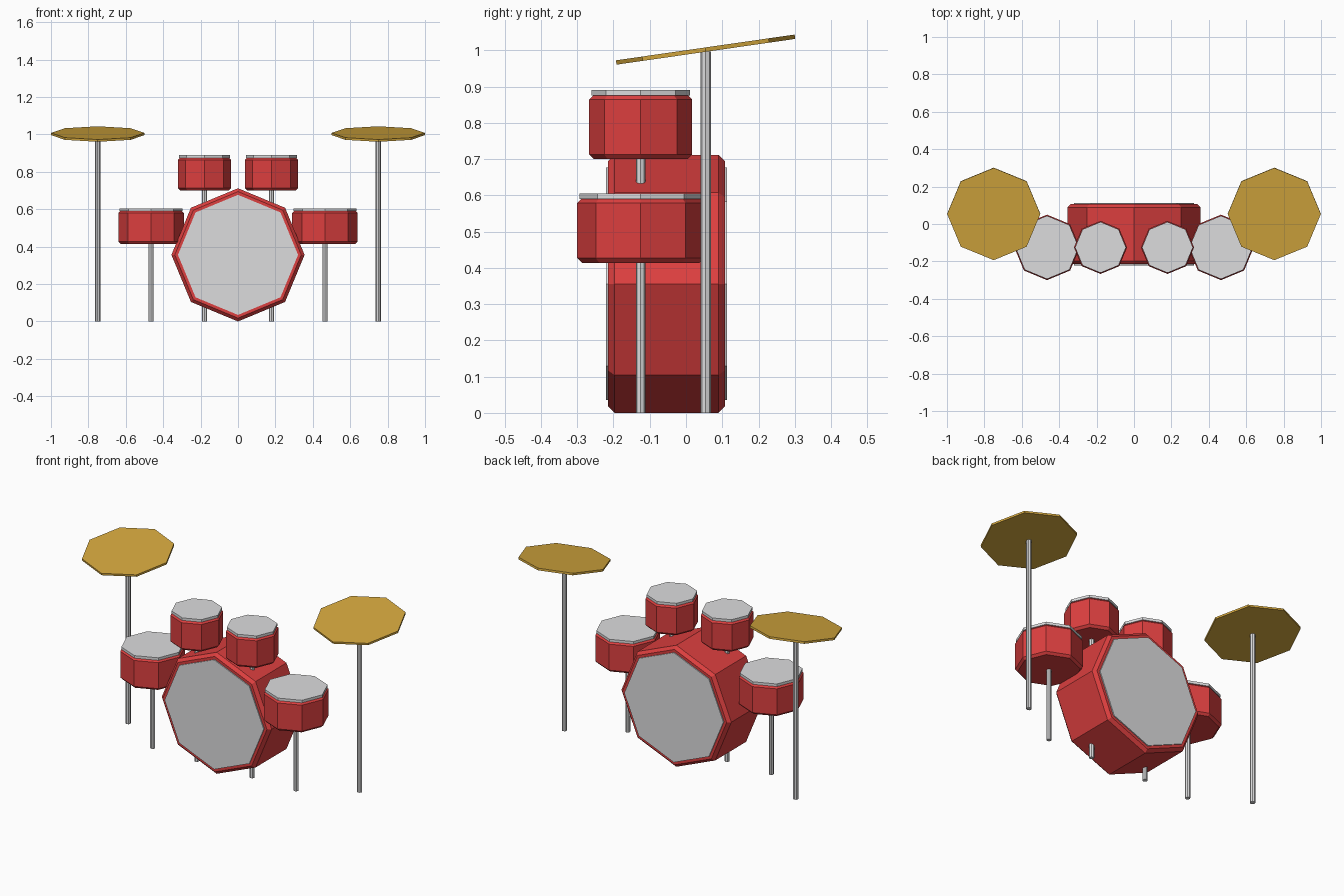
import bpy
import bmesh
from math import radians, cos, sin, pi
from mathutils import Matrix, Vector

cube = bpy.data.objects.get("Cube")
if cube:
    bpy.data.objects.remove(cube, do_unlink=True)

SIDES = 8


def material(name, rgb):
    mat = bpy.data.materials.new(name)
    mat.use_nodes = True
    mat.diffuse_color = (*rgb, 1)
    mat.node_tree.nodes["Principled BSDF"].inputs["Base Color"].default_value = (*rgb, 1)
    return mat


RED = material("drum red", (0.72, 0.05, 0.05))
SILVER = material("silver", (0.72, 0.72, 0.73))
GOLD = material("cymbal gold", (0.66, 0.39, 0.048))


def turned(name, profile, mat, location, tilt=0):
    """Closed octagonal solid from a (radius, height) profile, tilted about x."""
    bm = bmesh.new()
    rings = [[bm.verts.new((r * cos(2 * pi * i / SIDES), r * sin(2 * pi * i / SIDES), z))
              for i in range(SIDES)] for r, z in profile]
    for low, high in zip(rings, rings[1:]):
        for i in range(SIDES):
            j = (i + 1) % SIDES
            bm.faces.new((low[i], low[j], high[j], high[i]))
    bm.faces.new(rings[0][::-1])
    bm.faces.new(rings[-1])
    bm.transform(Matrix.Rotation(radians(tilt), 4, "X"))
    mesh = bpy.data.meshes.new(name)
    bm.to_mesh(mesh)
    bm.free()
    mesh.materials.append(mat)
    obj = bpy.data.objects.new(name, mesh)
    obj.location = Vector(location)
    bpy.context.collection.objects.link(obj)
    return obj


def shell(radius, low, high, bevel):
    """Profile of a drum body with chamfered rims."""
    return [(radius - bevel, low), (radius, low + bevel),
            (radius, high - bevel), (radius - bevel, high)]


def disc(radius, low, high):
    return [(radius, low), (radius, high)]


# Bass drum lying on its side, with a head at each end
bass = (0, -0.054, 0.356)
turned("bass_drum_shell", shell(0.356, -0.161, 0.161, 0.018), RED, bass, 90)
turned("bass_drum_heads", disc(0.321, -0.167, 0.167), SILVER, bass, 90)

for side, s in (("left", 1), ("right", -1)):
    # Upright drums: name, x, radius, bottom, top of shell
    for kind, x, r, low, high in (("rack_tom", 0.179, 0.142, 0.70, 0.877),
                                  ("floor_tom", 0.465, 0.175, 0.414, 0.592)):
        spot = (s * x, -0.125, 0)
        turned(f"{side}_{kind}_shell", shell(r, low, high, 0.013), RED, spot)
        turned(f"{side}_{kind}_head", disc(r - 0.006, high - 0.002, high + 0.013), SILVER, spot)
        turned(f"{side}_{kind}_stand", disc(0.0135, 0, low + 0.01), SILVER, spot)

    # Cymbal tipped towards the front, on a tall stand
    turned(f"{side}_cymbal", disc(0.249, -0.006, 0.006), GOLD, (s * 0.75, 0.054, 1.002), 8.2)
    turned(f"{side}_cymbal_stand", disc(0.0145, 0, 0.997), SILVER, (s * 0.75, 0.054, 0))
